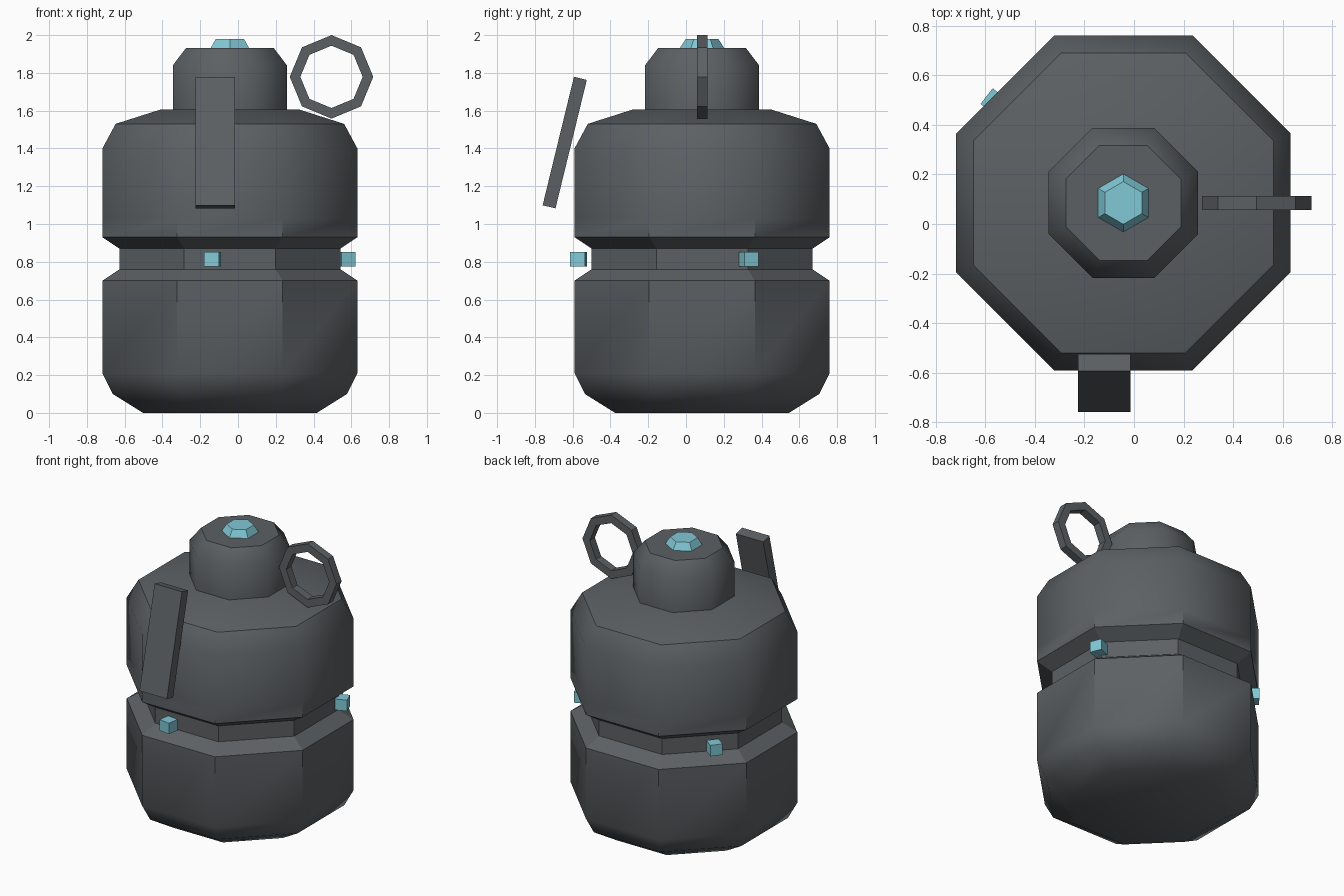
import bpy, bmesh, math
from mathutils import Matrix, Vector

if "Cube" in bpy.data.objects:
    bpy.data.objects.remove(bpy.data.objects["Cube"])

CX, CY = -0.043, 0.085            # axis of the body
TO_CORNER = 1 / math.cos(math.pi / 8)


def material(name, rgb):
    m = bpy.data.materials.new(name)
    m.diffuse_color = (*rgb, 1)
    m.use_nodes = True
    m.node_tree.nodes["Principled BSDF"].inputs["Base Color"].default_value = m.diffuse_color
    return m


GREY = material("dark_grey", (0.107, 0.118, 0.126))
CYAN = material("light_cyan", (0.22, 0.58, 0.67))


def finish(name, bm, mat):
    bmesh.ops.recalc_face_normals(bm, faces=bm.faces)
    mesh = bpy.data.meshes.new(name)
    bm.to_mesh(mesh)
    bm.free()
    mesh.materials.append(mat)
    obj = bpy.data.objects.new(name, mesh)
    bpy.context.collection.objects.link(obj)
    return obj


def lathe(profile, sides, start, matrix, closed=False):
    """Spin (radius, height) points into a prism-like solid."""
    bm = bmesh.new()
    rings = []
    for r, z in profile:
        rings.append([bm.verts.new(matrix @ Vector((
            r * math.cos(start + 2 * math.pi * i / sides),
            r * math.sin(start + 2 * math.pi * i / sides), z)))
            for i in range(sides)])
    pairs = list(zip(rings, rings[1:]))
    if closed:
        pairs.append((rings[-1], rings[0]))
    else:
        bm.faces.new(rings[0])
        bm.faces.new(rings[-1])
    for a, b in pairs:
        for i in range(sides):
            j = (i + 1) % sides
            bm.faces.new((a[i], a[j], b[j], b[i]))
    return bm


def box(name, size, matrix, mat):
    bm = bmesh.new()
    bmesh.ops.create_cube(bm, size=1, matrix=matrix @ Matrix.Diagonal((*size, 1)))
    return finish(name, bm, mat)


def soften(bm, sharp_levels, sharp_spans):
    """Smooth shading, keeping chosen rings and upright edges hard."""
    for f in bm.faces:
        f.smooth = True
    for e in bm.edges:
        lo, hi = sorted(v.co.z for v in e.verts)
        if hi - lo < 1e-4:
            e.smooth = not any(abs(lo - z) < 1e-3 for z in sharp_levels)
        else:
            e.smooth = not any(a - 1e-3 < lo and hi < b + 1e-3 for a, b in sharp_spans)


axis = Matrix.Translation((CX, CY, 0))

# Octagonal body with a groove round the middle
body_profile = [(0.46, 0), (0.62, 0.10), (0.675, 0.21), (0.675, 0.70),
                (0.585, 0.76), (0.585, 0.87), (0.675, 0.93), (0.675, 1.03),
                (0.675, 1.40), (0.605, 1.53), (0.37, 1.605)]
bm = lathe([(a * TO_CORNER, z) for a, z in body_profile], 8, math.pi / 8, axis)
soften(bm, (0.70, 0.76, 0.87, 0.93, 1.53), ((0.21, 1.03),))
finish("body", bm, GREY)

# Neck with a chamfered top
neck_profile = [(0.302, 1.58), (0.302, 1.84), (0.232, 1.932)]
bm = lathe([(a * TO_CORNER, z) for a, z in neck_profile], 8, math.pi / 8, axis)
soften(bm, (1.58, 1.932), ())
finish("neck", bm, GREY)

# Six-sided button on the neck
finish("top_button", lathe([(0.117, 1.925), (0.117, 1.932), (0.086, 1.98)],
                           6, math.pi / 6, axis), CYAN)

# Upright pull ring beside the neck
ring_matrix = Matrix.Translation((0.495, 0.085, 1.779)) @ Matrix.Rotation(math.pi / 2, 4, 'X')
finish("pull_ring", lathe([(0.165, -0.028), (0.221, -0.028), (0.221, 0.028), (0.165, 0.028)],
                          8, 0, ring_matrix, closed=True), GREY)

# Tilted lever plate in front
box("lever", (0.21, 0.07, 0.70),
    Matrix.Translation((-0.12, -0.642, 1.431)) @ Matrix.Rotation(-math.radians(13.7), 4, 'X'),
    GREY)

# Three small studs spaced round the groove
for n, deg in enumerate((22, 142, 262), 1):
    box(f"stud_{n}", (0.08, 0.08, 0.076),
        axis @ Matrix.Rotation(math.radians(deg), 4, 'Z') @ Matrix.Translation((0.66, 0, 0.814)),
        CYAN)
